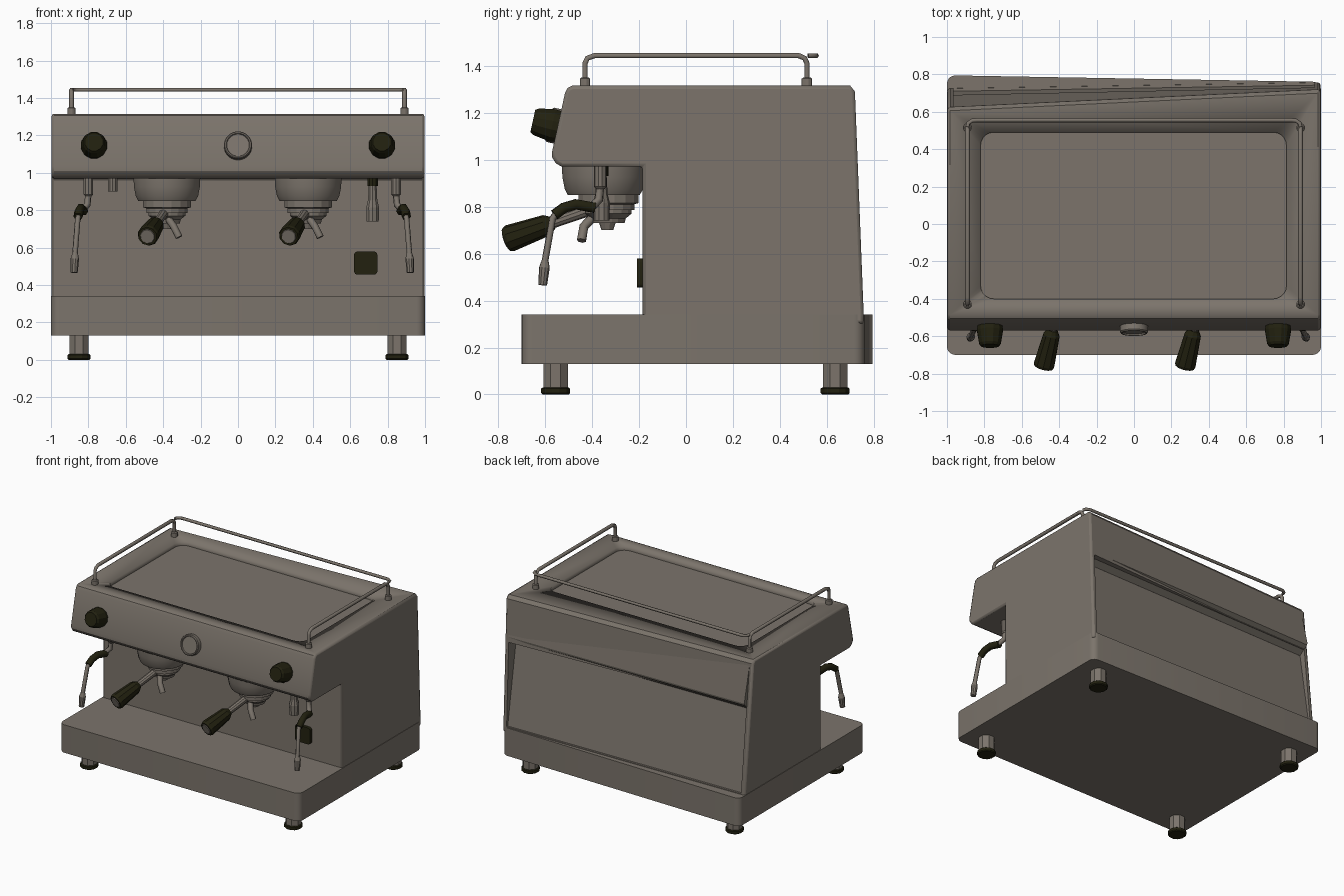
import bpy, bmesh, math
from mathutils import Vector

cube = bpy.data.objects.get("Cube")
if cube:
    bpy.data.objects.remove(cube, do_unlink=True)


def material(name, rgb):
    m = bpy.data.materials.new(name)
    m.use_nodes = True
    m.diffuse_color = (*rgb, 1)
    m.node_tree.nodes["Principled BSDF"].inputs["Base Color"].default_value = (*rgb, 1)
    return m


STEEL = material("warm grey steel", (0.20, 0.175, 0.148))
BLACK = material("olive black plastic", (0.016, 0.015, 0.005))


def finish(name, bm, mat, smooth=None):
    bmesh.ops.recalc_face_normals(bm, faces=bm.faces)
    mesh = bpy.data.meshes.new(name)
    bm.to_mesh(mesh)
    bm.free()
    ob = bpy.data.objects.new(name, mesh)
    bpy.context.collection.objects.link(ob)
    mesh.materials.append(mat)
    if smooth:
        bpy.ops.object.select_all(action='DESELECT')
        ob.select_set(True)
        bpy.context.view_layer.objects.active = ob
        bpy.ops.object.shade_smooth_by_angle(angle=math.radians(smooth))
    return ob


def bridge(bm, rings):
    """Skin matching rings of points and cap both ends."""
    rows = [[bm.verts.new(p) for p in ring] for ring in rings]
    n = len(rows[0])
    for a, b in zip(rows, rows[1:]):
        for i in range(n):
            bm.faces.new((a[i], a[(i + 1) % n], b[(i + 1) % n], b[i]))
    bm.faces.new(rows[0])
    bm.faces.new(rows[-1])


def loft(name, x0, profile0, x1, profile1, mat=STEEL, smooth=None):
    """Join two (y, z) profiles across the width."""
    bm = bmesh.new()
    bridge(bm, [[(x, y, z) for y, z in p] for x, p in ((x0, profile0), (x1, profile1))])
    return finish(name, bm, mat, smooth)


def slab(name, outline, z0, z1, radius, mat=STEEL, smooth=30):
    """Upright prism with rounded vertical corners."""
    bm = bmesh.new()
    bridge(bm, [[(x, y, z) for x, y in outline] for z in (z0, z1)])
    upright = [e for e in bm.edges if abs(e.verts[0].co.z - e.verts[1].co.z) > 1e-4]
    bmesh.ops.bevel(bm, geom=upright, offset=radius, segments=5, profile=0.5, affect='EDGES')
    return finish(name, bm, mat, smooth)


def turned(name, profile, origin, axis, sides=12, mat=STEEL, smooth=None):
    """Turn (radius, distance) pairs around an axis."""
    turn = Vector(axis).to_track_quat('Z', 'Y')
    angles = [math.tau * (i + 0.5) / sides for i in range(sides)]
    bm = bmesh.new()
    bridge(bm, [[Vector(origin) + turn @ Vector((r * math.cos(a), r * math.sin(a), d))
                 for a in angles] for r, d in profile])
    return finish(name, bm, mat, smooth)


def tube(name, points, radius, mat=STEEL):
    curve = bpy.data.curves.new(name, 'CURVE')
    curve.dimensions = '3D'
    curve.bevel_depth = radius
    curve.bevel_resolution = 1
    curve.use_fill_caps = True
    line = curve.splines.new('POLY')
    line.points.add(len(points) - 1)
    for p, co in zip(line.points, points):
        p.co = (*co, 1)
    curve.materials.append(mat)
    ob = bpy.data.objects.new(name, curve)
    bpy.context.collection.objects.link(ob)
    return ob


def carve(target, cutter):
    cutter.hide_render = True
    cutter.hide_viewport = True
    mod = target.modifiers.new("carve", 'BOOLEAN')
    mod.object = cutter
    mod.solver = 'EXACT'


# Base tray, with a slightly skewed back edge
slab("base_tray", [(-1, -0.70), (1, -0.70), (1, 0.76), (-1, 0.795)], 0.13, 0.34, 0.045)

# Body with overhanging head
front = [(-0.185, 0.30), (-0.185, 0.97), (-0.53, 0.97), (-0.555, 0.985), (-0.57, 1.01),
         (-0.57, 1.035), (-0.515, 1.285), (-0.505, 1.305), (-0.485, 1.315)]


def side_profile(top, bottom):
    return front + [(top - 0.02, 1.315), (top, 1.29), (bottom, 0.34), (bottom, 0.30)]


body = loft("body", -0.997, side_profile(0.625, 0.725), 0.997, side_profile(0.72, 0.757), smooth=30)
bevel = body.modifiers.new("soft edges", 'BEVEL')
bevel.width = 0.014
bevel.segments = 2
bevel.limit_method = 'ANGLE'
bevel.angle_limit = math.radians(60)

# Sunken cup tray on top
carve(body, slab("cup_tray_cutter", [(-0.82, -0.40), (0.815, -0.40), (0.815, 0.49), (-0.82, 0.49)],
                 1.285, 1.40, 0.07))


# Sloping back panel set under a projecting band
def panel_profile(top, bottom):
    return [(bottom, 0.345), (top, 0.97), (0.95, 0.97), (0.95, 0.345)]


def band_profile(top, lip, inner):
    return [(0.5, 1.20), (top, 1.295), (lip, 1.01), (lip - 0.004, 0.995), (inner, 0.94), (0.5, 0.94)]


carve(body, loft("back_panel_cutter", -0.965, panel_profile(0.61, 0.71), 0.965, panel_profile(0.64, 0.742)))
loft("back_band", -0.968, band_profile(0.622, 0.69, 0.615), 0.968, band_profile(0.712, 0.73, 0.645))

# Feet
for x in (-0.85, 0.85):
    for y in (-0.555, 0.635):
        turned("foot_leg", [(0.056, 0), (0.056, 0.11)], (x, y, 0.025), (0, 0, 1), 8)
        turned("foot_pad", [(0.057, 0), (0.064, 0.006), (0.064, 0.025), (0.057, 0.03)],
               (x, y, 0), (0, 0, 1), 12, BLACK)

# Knobs and round gauge on the sloping front
tilt = Vector((0, -0.25, 0.055)).normalized()
for x in (-0.77, 0.77):
    turned("control_knob", [(0.068, 0), (0.072, 0.03), (0.06, 0.10), (0.05, 0.115)],
           (x, -0.54, 1.14), tilt, 12, BLACK)
turned("gauge", [(0.075, 0), (0.075, 0.038), (0.07, 0.045), (0.063, 0.045), (0.06, 0.036)],
       (0, -0.54, 1.14), tilt, 32, STEEL, 30)

# Cup rail
RX, RZ = 0.89, 1.443
for s in (-1, 1):
    x = s * RX
    tube("side_rail", [(x, -0.43, 1.32), (x, -0.43, 1.41), (x, -0.42, 1.432), (x, -0.39, RZ),
                       (x, 0.48, RZ), (x, 0.505, 1.432), (x, 0.515, 1.41), (x, 0.515, 1.32)], 0.013)
    for y in (-0.43, 0.515):
        turned("rail_post", [(0.023, 0), (0.023, 0.035), (0.016, 0.04)], (x, y, 1.31), (0, 0, 1), 12)
bend = [(RX, 0.52), (0.885, 0.54), (0.865, 0.553), (0.84, 0.555)]
tube("back_rail", [(-x, y, RZ) for x, y in bend] + [(x, y, RZ) for x, y in reversed(bend)], 0.011)

# Brewing groups with handled filter holders
UP, DOWN = (0, 0, 1), (0, 0, -1)
reach = Vector((-0.055, -0.22, -0.078)).normalized()
for x in (-0.38, 0.375):
    turned("group_head", [(0.18, 0), (0.178, 0.05), (0.168, 0.10), (0.155, 0.125)],
           (x, -0.35, 0.975), DOWN, 24, STEEL, 30)
    turned("group_collar", [(0.13, 0), (0.13, 0.04), (0.112, 0.045), (0.112, 0.07)],
           (x, -0.33, 0.855), DOWN, 16)
    turned("filter_holder", [(0.10, 0), (0.10, 0.03), (0.075, 0.05), (0.07, 0.07)],
           (x, -0.33, 0.80), DOWN, 16)
    turned("drip_nozzle", [(0.04, 0), (0.025, 0.045)], (x, -0.335, 0.745), DOWN, 10)
    start = Vector((x - 0.005, -0.37, 0.80))
    turned("handle_rod", [(0.026, 0), (0.022, 0.24)], start, reach, 10)
    turned("handle_grip", [(0.028, 0), (0.046, 0.03), (0.058, 0.20), (0.052, 0.215)],
           start + reach * 0.215, reach, 10, BLACK)
    turned("handle_cap", [(0.042, 0), (0.038, 0.008)], start + reach * 0.427, reach, 10)
    tube("pour_spout", [(x + 0.01, -0.40, 0.75), (x + 0.035, -0.435, 0.715), (x + 0.065, -0.445, 0.655)], 0.02)

# Steam wands, one at each side
for s, shift in ((-1, 0), (1, 0.045)):
    def at(x, y, z):
        return (s * (x + shift), y, z)
    turned("wand_mount", [(0.027, 0), (0.027, 0.09), (0.018, 0.10)], at(0.80, -0.365, 0.975), DOWN, 10)
    tube("wand_elbow", [at(0.80, -0.365, 0.89), at(0.805, -0.37, 0.83), at(0.83, -0.40, 0.80)], 0.018)
    tube("wand_sleeve", [at(0.825, -0.39, 0.795), at(0.84, -0.47, 0.81), at(0.85, -0.52, 0.795),
                         at(0.855, -0.56, 0.765)], 0.025, BLACK)
    tube("wand_pipe", [at(0.853, -0.55, 0.775), at(0.857, -0.568, 0.75), at(0.872, -0.602, 0.56)], 0.015)
    tip = Vector(at(0.871, -0.60, 0.57))
    turned("wand_tip", [(0.015, 0), (0.023, 0.03), (0.019, 0.105)], tip,
           Vector(at(0.876, -0.61, 0.47)) - tip, 10)

# Hot water outlet and small valve under the head
turned("water_outlet_collar", [(0.03, 0), (0.03, 0.045)], (0.72, -0.36, 0.975), DOWN, 10, BLACK)
turned("water_outlet", [(0.022, 0), (0.026, 0.08), (0.036, 0.12), (0.034, 0.195)],
       (0.72, -0.36, 0.935), DOWN, 10)
turned("small_valve", [(0.026, 0), (0.026, 0.075)], (-0.67, -0.36, 0.975), DOWN, 10)

# Power switch on the back wall of the work area
switch = slab("power_switch", [(-0.062, -0.062), (0.062, -0.062), (0.062, 0.062), (-0.062, 0.062)],
              0, 0.03, 0.018, BLACK)
switch.location = (0.683, -0.178, 0.517)
switch.rotation_euler = (math.radians(90), 0, 0)
